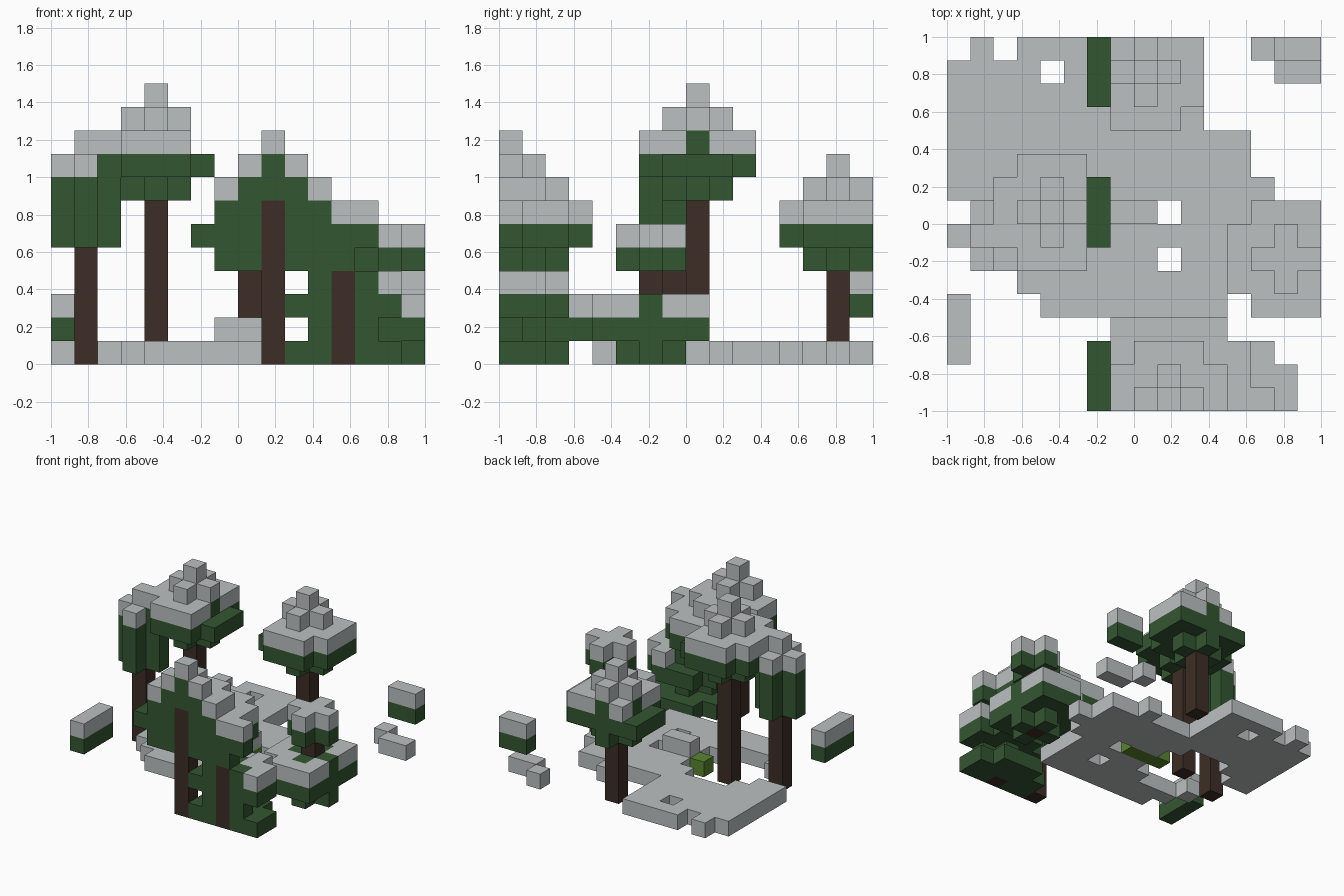
import bpy
import bmesh
from mathutils import Vector

CELL = 0.125   # block size
N = 16         # blocks along each side of the square plot

cube = bpy.data.objects.get("Cube")
if cube:
    bpy.data.objects.remove(cube, do_unlink=True)


def make_material(name, rgb):
    mat = bpy.data.materials.new(name)
    mat.use_nodes = True
    color = (*rgb, 1.0)
    mat.diffuse_color = color
    bsdf = mat.node_tree.nodes["Principled BSDF"]
    bsdf.inputs["Base Color"].default_value = color
    bsdf.inputs["Roughness"].default_value = 1.0
    return mat


SNOW = make_material("snow", (0.50, 0.53, 0.53))
LEAF = make_material("dark_green_needles", (0.034, 0.093, 0.032))
BARK = make_material("brown_bark", (0.048, 0.027, 0.019))
GRASS = make_material("bright_grass", (0.10, 0.23, 0.03))

blocks = {}      # cell -> part name
materials = {}   # part name -> material


def put(part, mat, cells):
    """Assign cells inside the plot to a part."""
    materials[part] = mat
    for c in cells:
        if 0 <= c[0] < N and 0 <= c[1] < N:
            blocks[c] = part


def disc(cx, cy, z, r):
    """Square layer with its four corners removed."""
    span = range(-r, r + 1)
    return [(cx + dx, cy + dy, z) for dx in span for dy in span
            if r == 0 or abs(dx) + abs(dy) < 2 * r]


# Trees: name, centre column, trunk height, first leaf layer, layer radii
# (None leaves the trunk bare at that layer)
TREES = [
    ("tall_tree", 4, 8, 7, 7, [1, 2, 1, 0]),
    ("narrow_tree", 1, 7, 5, 5, [1, 1, 1, 0]),
    ("front_tree", 9, 0, 7, 4, [2, 3, 2, 1, 0]),
    ("small_front_tree", 12, 0, 4, 0, [2, 1, 2, 1, 0, 1]),
    ("back_tree", 8, 14, 4, 4, [1, 2, 1, 0]),
    ("right_tree", 14, 6, 4, 0, [1, 2, 1, None, 1]),
]
for name, cx, cy, height, base, radii in TREES:
    for layer, r in enumerate(radii):
        if r is not None:
            put(name + "_foliage", LEAF, disc(cx, cy, base + layer, r))
for name, cx, cy, height, base, radii in TREES:
    put(name + "_trunk", BARK, [(cx, cy, z) for z in range(height)])

# Branch tips of trees standing beyond the plot
put("left_branch_tip", LEAF, [(0, y, 1) for y in (2, 3, 4)])
put("back_branch_tip", LEAF, [(x, 15, 2) for x in (14, 15)])

# Grass strip
put("grass_strip", GRASS, [(x, 8, 0) for x in (6, 7, 8)])

# Highest block of every column
tops = {}
for x, y, z in blocks:
    tops[x, y] = max(z, tops.get((x, y), 0))

# Snow caps lie on every open column, except the bare strip of twigs
BARE = 6
for (x, y), z in sorted(tops.items()):
    if x != BARE:
        part = blocks[x, y, z].replace("_foliage", "") + "_snow"
        put(part, SNOW, [(x, y, z + 1)])

# Snowy ground plan, back row first
GROUND = [
    ".#.####......#..",
    "####.##.......##",
    "#######.........",
    "###########.....",
    "#############...",
    "#############...",
    "##############..",
    "..........###...",
    ".......#####....",
    "..#######.##....",
    "...#########....",
    "....########....",
]
for row, line in enumerate(GROUND):
    for x, mark in enumerate(line):
        y = N - 1 - row
        if mark == "#" and ((x, y) not in tops or (x == BARE and y > 12)):
            put("snow_ground", SNOW, [(x, y, 0)])

# Build one mesh per part from the exposed block sides
AXES = [Vector((1, 0, 0)), Vector((0, 1, 0)), Vector((0, 0, 1))]


def build(part, mat):
    bm = bmesh.new()
    for cell in [c for c, p in blocks.items() if p == part]:
        centre = Vector(cell) + Vector((0.5, 0.5, 0.5))
        for a in range(3):
            for sign in (1, -1):
                n = AXES[a] * sign
                if tuple(int(v) for v in Vector(cell) + n) in blocks:
                    continue
                u, v = AXES[(a + 1) % 3] / 2, AXES[(a + 2) % 3] * sign / 2
                mid = centre + n / 2
                corners = [mid - u - v, mid + u - v, mid + u + v, mid - u + v]
                bm.faces.new([bm.verts.new(
                    ((p.x - N / 2) * CELL, (p.y - N / 2) * CELL, p.z * CELL))
                    for p in corners])
    bmesh.ops.remove_doubles(bm, verts=bm.verts[:], dist=0.001)
    mesh = bpy.data.meshes.new(part)
    bm.to_mesh(mesh)
    bm.free()
    mesh.materials.append(mat)
    obj = bpy.data.objects.new(part, mesh)
    bpy.context.collection.objects.link(obj)


for part, mat in materials.items():
    build(part, mat)
